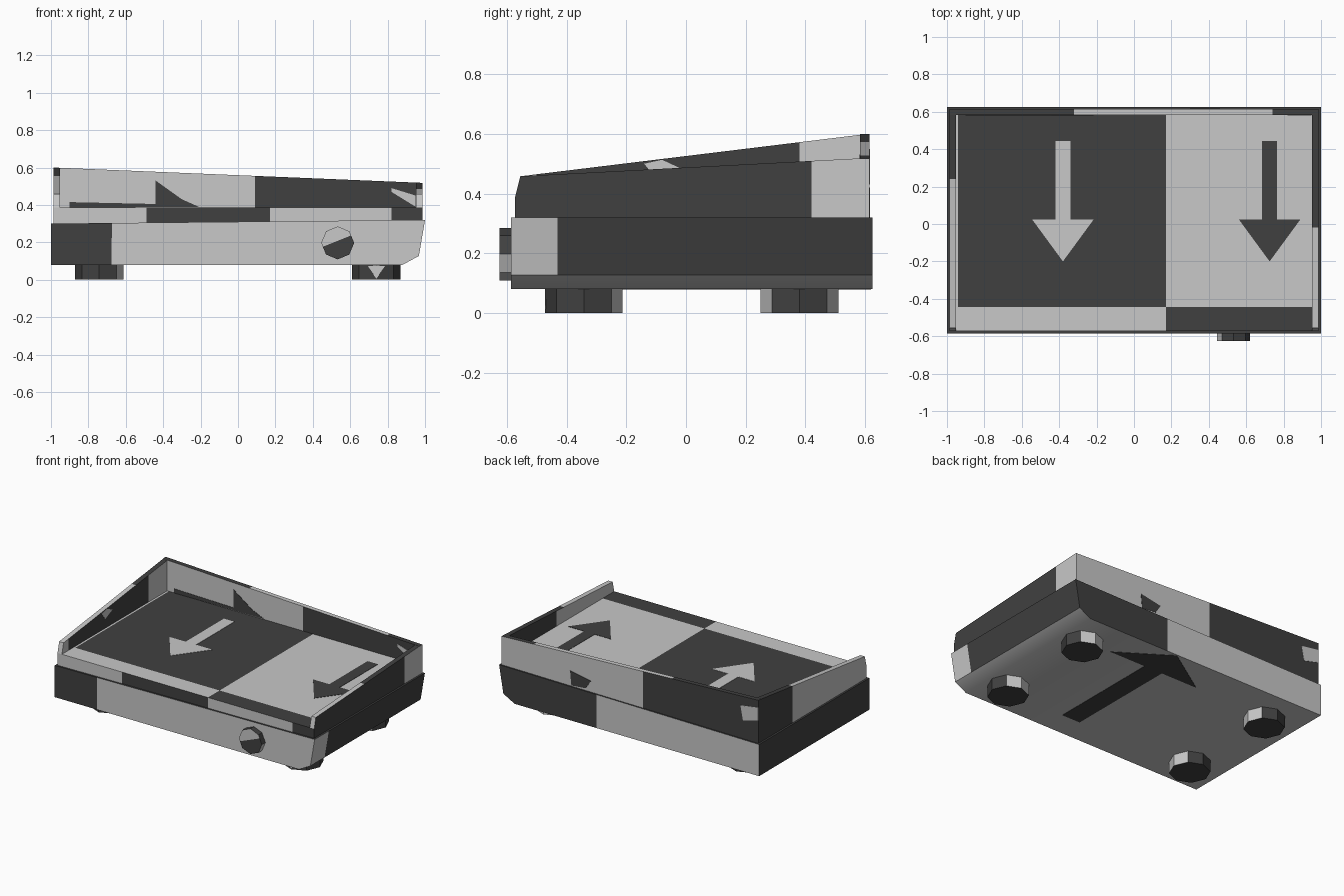
import bpy
import bmesh
from math import cos, sin, pi, radians
from mathutils import Vector

cube = bpy.data.objects.get("Cube")
if cube:
    bpy.data.objects.remove(cube, do_unlink=True)

X, Y, Z = Vector((1, 0, 0)), Vector((0, 1, 0)), Vector((0, 0, 1))


def material(name, value):
    mat = bpy.data.materials.new(name)
    mat.use_nodes = True
    colour = (value, value, value, 1)
    mat.diffuse_color = colour
    mat.node_tree.nodes["Principled BSDF"].inputs["Base Color"].default_value = colour
    return mat


MATERIALS = [material("dark grey", 0.051), material("light grey", 0.58)]


def prism(name, axis, profile, lo, hi, light, cuts=()):
    """Extrude a profile along an axis, split it on planes, colour faces by a rule."""
    place = {"x": lambda a, b, t: (t, a, b),
             "y": lambda a, b, t: (a, t, b),
             "z": lambda a, b, t: (a, b, t)}[axis]
    bm = bmesh.new()
    ends = [[bm.verts.new(place(a, b, t)) for a, b in profile] for t in (lo, hi)]
    for ring in ends:
        bm.faces.new(ring)
    n = len(profile)
    for i in range(n):
        j = (i + 1) % n
        bm.faces.new((ends[0][i], ends[0][j], ends[1][j], ends[1][i]))
    bmesh.ops.recalc_face_normals(bm, faces=bm.faces[:])
    for normal, offset in cuts:
        bmesh.ops.bisect_plane(bm, geom=bm.verts[:] + bm.edges[:] + bm.faces[:],
                               plane_co=normal * offset / normal.length_squared,
                               plane_no=normal)
    bm.normal_update()
    for f in bm.faces:
        f.material_index = int(bool(light(f.normal, f.calc_center_median())))
    mesh = bpy.data.meshes.new(name)
    bm.to_mesh(mesh)
    bm.free()
    for mat in MATERIALS:
        mesh.materials.append(mat)
    obj = bpy.data.objects.new(name, mesh)
    bpy.context.collection.objects.link(obj)
    return obj


def plate(name, axis, points, surface, direction, is_light):
    """Thin painted patch lying on a flat surface."""
    lo, hi = sorted((surface - direction * 0.002, surface + direction * 0.002))
    prism(name, axis, points, lo, hi, lambda n, c: is_light)


def octagon(cx, cy, r):
    return [(cx + r * cos(i * pi / 4), cy + r * sin(i * pi / 4)) for i in range(8)]


def arrow(cx, tail, neck, tip, stem, head):
    return [(cx - stem, tail), (cx - stem, neck), (cx - head, neck), (cx, tip),
            (cx + head, neck), (cx + stem, neck), (cx + stem, tail)]


# Base with one chamfered side
def base_light(n, c):
    if n.z < -0.3:
        return True
    if n.z > 0.5:
        return False
    if n.y < -0.5:
        return c.x > -0.675
    if n.y > 0.5:
        return c.x < 0.25
    return n.x > 0.5 and c.y < -0.43


base = prism("base", "y", [(-1, 0.08), (0.88, 0.08), (0.967, 0.127), (1, 0.32), (-1, 0.3)],
             -0.586, 0.625, base_light, [(X, -0.675), (X, 0.25), (Y, -0.43)])
bpy.context.view_layer.objects.active = base
base.select_set(True)
bpy.ops.object.shade_smooth_by_angle(angle=radians(35))
plate("base_arrow", "z", arrow(0.17, -0.41, 0.39, 0.62, 0.07, 0.35), 0.08, -1, False)


# Tray floor with its front lip
def floor_light(n, c):
    if n.z > 0.5:
        return c.x < -0.94 or (c.x < 0.17) == (c.y < -0.445)
    return c.x < -0.49 or 0.165 < c.x < 0.82


prism("tray_floor", "z", [(-0.955, -0.573), (0.955, -0.573), (0.955, 0.59), (-0.955, 0.59)],
      0.3, 0.385, floor_light,
      [(X, -0.94), (X, -0.49), (X, 0.17), (X, 0.82), (Y, -0.445)])
for name, cx, is_light in (("wide_side", -0.38, True), ("narrow_side", 0.725, False)):
    plate(name + "_arrow", "z", arrow(cx, 0.445, 0.025, -0.2, 0.04, 0.165), 0.385, 1, is_light)


# Tray side walls
def side_profile(back_height):
    return [(-0.573, 0.3), (-0.573, 0.385), (-0.555, 0.458), (0.585, back_height), (0.585, 0.3)]


def right_wall_light(n, c):
    if n.x > 0.5:
        return -0.5 > c.y or c.y > 0.38
    if n.y < -0.5:
        return True
    return c.y < 0.24


def left_wall_light(n, c):
    if n.x > 0.5:
        return c.y > 0.42
    if n.x < -0.5:
        return c.y < 0.06
    if n.y < -0.5:
        return c.z > 0.385
    return c.y < -0.02


prism("right_wall", "x", side_profile(0.597), -0.987, -0.953, right_wall_light,
      [(Y, -0.5), (Y, 0.24), (Y, 0.38)])
prism("left_wall", "x", side_profile(0.518), 0.953, 0.987, left_wall_light,
      [(Y, -0.02), (Y, 0.06), (Y, 0.42)])
plate("right_wall_patch", "x", [(-0.14, 0.5), (-0.08, 0.513), (-0.02, 0.485), (-0.1, 0.45)],
      -0.953, 1, True)


# Tray back wall, lower at one end
def back_light(n, c):
    if n.z > 0.5:
        return -0.32 < c.x < 0.74
    if n.y < -0.5:
        return c.x < 0.09
    if n.y > 0.5:
        return c.x > -0.1
    return n.x > 0.5


prism("back_wall", "y", [(-0.987, 0.3), (0.987, 0.3), (0.987, 0.518), (-0.987, 0.6)],
      0.583, 0.615, back_light, [(X, -0.32), (X, -0.1), (X, 0.09), (X, 0.74)])
plate("inner_dark_patch", "y",
      [(-0.9, 0.385), (-0.21, 0.39), (-0.3, 0.43), (-0.44, 0.53), (-0.44, 0.405), (-0.9, 0.415)],
      0.583, -1, False)
plate("inner_light_patch", "y", [(0.82, 0.49), (0.82, 0.47), (0.95, 0.39), (0.95, 0.45)],
      0.583, -1, True)
plate("outer_dark_patch", "y", [(0.46, 0.42), (0.3, 0.39), (0.34, 0.33), (0.45, 0.32)],
      0.615, 1, False)
plate("outer_light_patch", "y", [(-0.85, 0.53), (-0.987, 0.55), (-0.987, 0.46), (-0.87, 0.43)],
      0.615, 1, True)


# Knob, painted in two halves
SLANT = Vector((-0.4, 0, 1))


def knob_light(n, c):
    if abs(n.y) > 0.5:
        return c.dot(SLANT) > -0.005
    return c.z < 0.2 or c.x < 0.5


prism("knob", "y", octagon(0.533, 0.197, 0.088), -0.625, -0.58, knob_light,
      [(SLANT, -0.005)])


# Four feet
def left_foot_light(n, c):
    return n.y > 0.8 or (n.y < -0.8 and n.x > 0 and c.y > 0)


def right_foot_light(n, c):
    return n.x > 0.8


for y, row in ((-0.342, "front"), (0.38, "back")):
    prism(row + "_left_foot", "z", octagon(0.74, y, 0.13), 0, 0.085, left_foot_light)
    prism(row + "_right_foot", "z", octagon(-0.742, y, 0.13), 0, 0.085, right_foot_light)
plate("foot_patch", "y", [(0.69, 0.075), (0.79, 0.075), (0.74, 0.005)], -0.471, -1, True)
